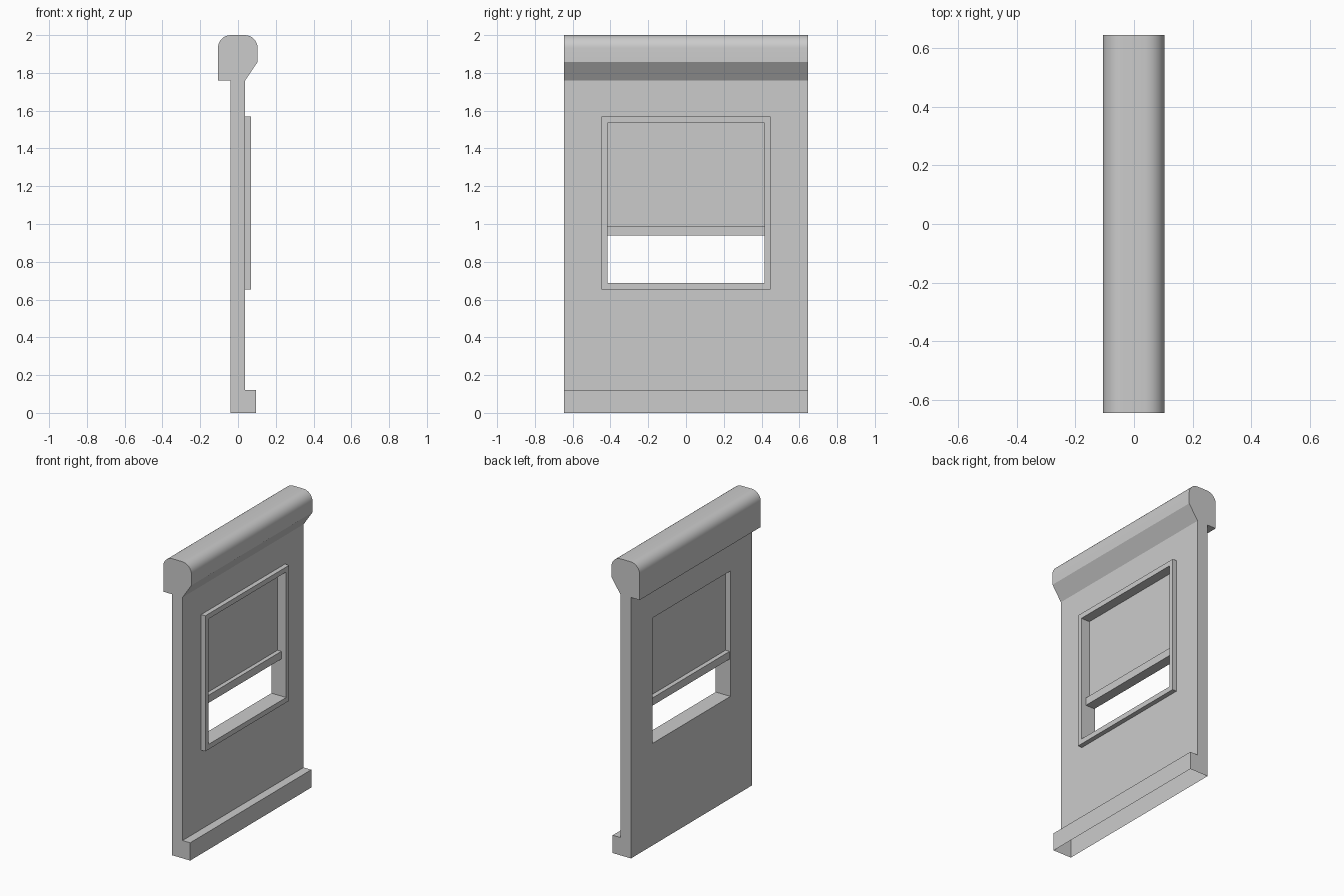
import bpy, bmesh, math

if "Cube" in bpy.data.objects:
    bpy.data.objects.remove(bpy.data.objects["Cube"])

HALF_W = 0.645            # half width of the wall along y
OPEN_Y, OPEN_Z0, OPEN_Z1 = 0.415, 0.688, 1.534


def finish(name, bm):
    bmesh.ops.recalc_face_normals(bm, faces=bm.faces)
    mesh = bpy.data.meshes.new(name)
    bm.to_mesh(mesh)
    bm.free()
    obj = bpy.data.objects.new(name, mesh)
    bpy.context.collection.objects.link(obj)
    return obj


def box(name, x0, x1, half_y, z0, z1):
    bm = bmesh.new()
    bmesh.ops.create_cube(bm, size=1)
    for v in bm.verts:
        v.co = ((x0 + x1) / 2 + v.co.x * (x1 - x0),
                v.co.y * 2 * half_y,
                (z0 + z1) / 2 + v.co.z * (z1 - z0))
    return finish(name, bm)


def arc(cx, cz, r, a0, a1, steps=8):
    angles = [math.radians(a0 + (a1 - a0) * i / steps) for i in range(steps + 1)]
    return [(cx + r * math.cos(a), cz + r * math.sin(a)) for a in angles]


# Wall: skirting, slab and rounded cap as one profile extruded along y
R = 0.068
profile = [(-0.041, 0), (0.095, 0), (0.095, 0.12), (0.038, 0.12), (0.038, 1.76), (0.104, 1.858)]
profile += arc(0.104 - R, 2 - R, R, 0, 90)
profile += arc(-0.106 + R, 2 - R, R, 90, 180)
profile += [(-0.106, 1.76), (-0.041, 1.76)]

bm = bmesh.new()
face = bm.faces.new([bm.verts.new((x, -HALF_W, z)) for x, z in profile])
side = bmesh.ops.extrude_face_region(bm, geom=[face], use_keep_orig=True)
moved = [g for g in side["geom"] if isinstance(g, bmesh.types.BMVert)]
bmesh.ops.translate(bm, verts=moved, vec=(0, 2 * HALF_W, 0))
wall = finish("wall", bm)

# Window opening cut through the slab
cutter = box("opening_cutter", -0.3, 0.3, OPEN_Y, OPEN_Z0, OPEN_Z1)
cutter.hide_render = True
cut = wall.modifiers.new("opening", 'BOOLEAN')
cut.operation, cut.solver, cut.object = 'DIFFERENCE', 'EXACT', cutter
bpy.context.view_layer.objects.active = wall
wall.select_set(True)
bpy.ops.object.modifier_apply(modifier=cut.name)
bpy.data.objects.remove(cutter)

# The underside of the wall is open
bm = bmesh.new()
bm.from_mesh(wall.data)
bottom = [f for f in bm.faces if all(v.co.z < 1e-4 for v in f.verts)]
bmesh.ops.delete(bm, geom=bottom, context='FACES')
bm.to_mesh(wall.data)
bm.free()
bpy.ops.object.shade_smooth_by_angle(angle=math.radians(30))

# Raised window frame: a rectangular ring around the opening
bm = bmesh.new()
loops = []
for x, hy, z0, z1 in ((0.038, 0.447, 0.654, 1.568), (0.069, 0.447, 0.654, 1.568),
                      (0.069, OPEN_Y, OPEN_Z0, OPEN_Z1), (0.038, OPEN_Y, OPEN_Z0, OPEN_Z1)):
    loops.append([bm.verts.new((x, y, z)) for y, z in ((-hy, z0), (hy, z0), (hy, z1), (-hy, z1))])
for k in range(4):
    a, b = loops[k], loops[(k + 1) % 4]
    for i in range(4):
        j = (i + 1) % 4
        bm.faces.new((a[i], a[j], b[j], b[i]))
finish("window_frame", bm)

# Half-lowered blind and its bottom rail
box("blind_panel", -0.005, 0.005, OPEN_Y, 0.985, OPEN_Z1)
box("blind_rail", -0.035, 0.033, OPEN_Y, 0.938, 0.99)
